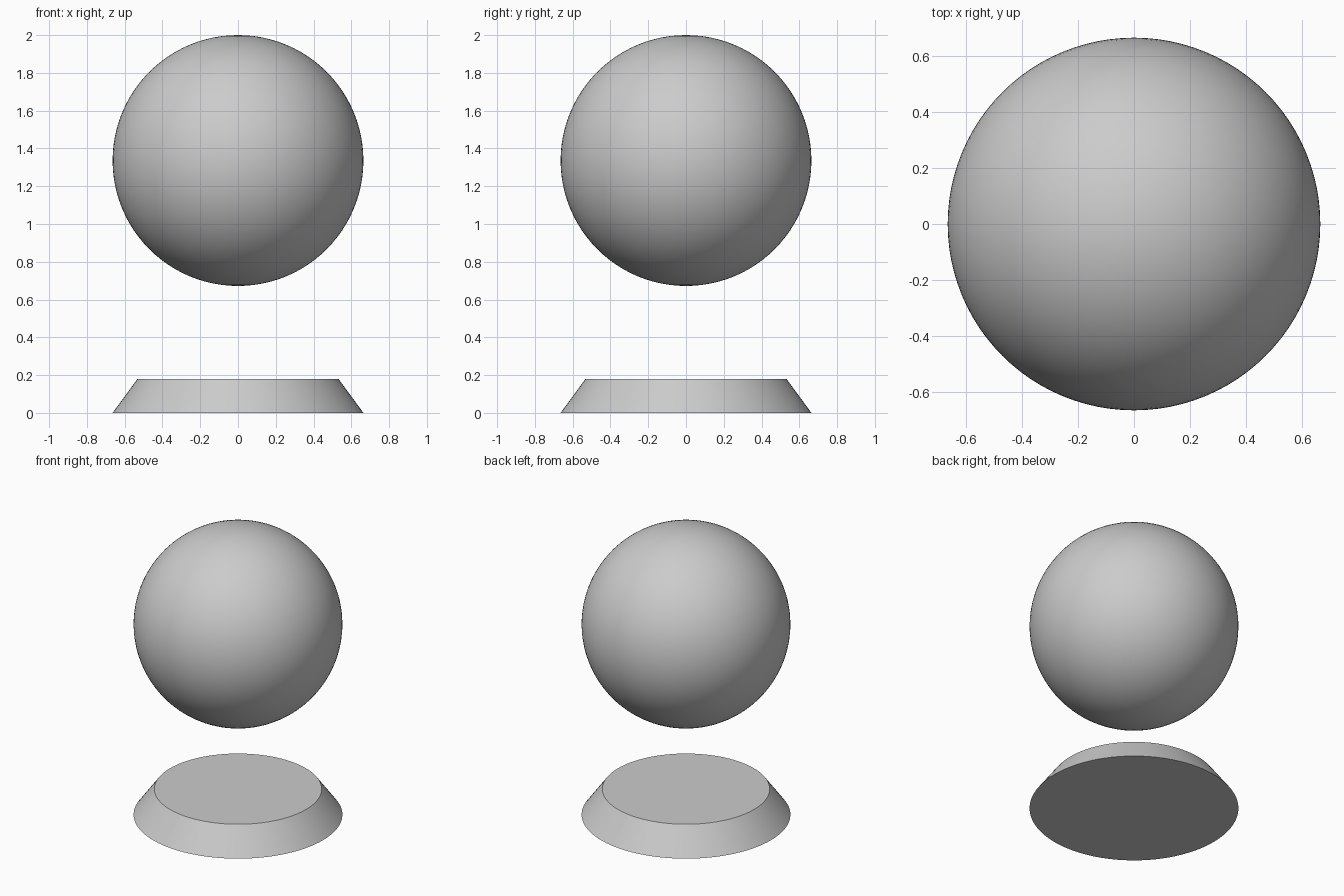
import bpy
from math import radians

if "Cube" in bpy.data.objects:
    bpy.data.objects.remove(bpy.data.objects["Cube"])

BALL_RADIUS = 0.664
BASE_TOP_RADIUS = 0.532
BASE_HEIGHT = 0.18

# Floating ball
bpy.ops.mesh.primitive_uv_sphere_add(segments=96, ring_count=48, radius=BALL_RADIUS,
                                     location=(0, 0, 2 - BALL_RADIUS))
bpy.context.object.name = "floating_ball"
bpy.ops.object.shade_smooth()

# Tapered round base, flat on top and bottom
bpy.ops.mesh.primitive_cone_add(vertices=96, radius1=BALL_RADIUS, radius2=BASE_TOP_RADIUS,
                                depth=BASE_HEIGHT, location=(0, 0, BASE_HEIGHT / 2))
bpy.context.object.name = "tapered_base"
bpy.ops.object.shade_smooth_by_angle(angle=radians(30))
